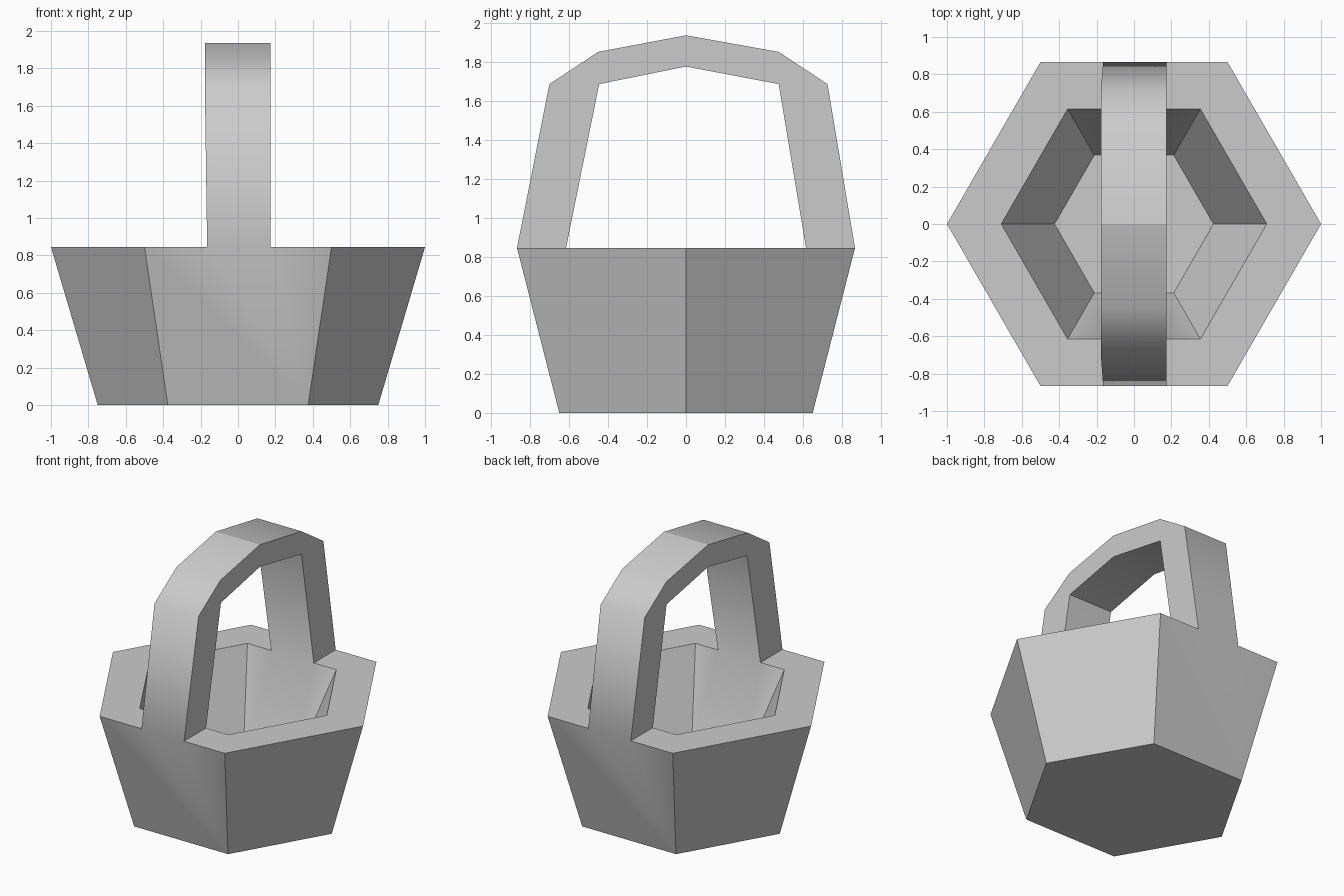
import bpy, bmesh
from math import cos, sin, pi, radians

if "Cube" in bpy.data.objects:
    bpy.data.objects.remove(bpy.data.objects["Cube"])

bm = bmesh.new()
LEFT, RIGHT = -0.165, 0.175      # handle edges where it meets the rim
RIM, FLOOR = 0.845, 0.25


def hex_sides(r, z, split=False):
    """Six sides, each a list of points; front and back can be split at the handle."""
    c = [(r * cos(i * pi / 3), r * sin(i * pi / 3), z) for i in range(6)]
    sides = []
    for i in range(6):
        a, b = c[i], c[(i + 1) % 6]
        mid = []
        if split and i == 1:
            mid = [(RIGHT, a[1], z), (LEFT, a[1], z)]
        elif split and i == 4:
            mid = [(LEFT, a[1], z), (RIGHT, a[1], z)]
        sides.append([a, *mid, b])
    return sides


def face(points):
    return bm.faces.new([bm.verts.new(p) for p in points])


# Tapered hexagonal basket, hollow, with a flat rim open under the handle
bottom, top = hex_sides(0.75, 0), hex_sides(1.0, RIM, True)
lip, floor = hex_sides(0.71, RIM, True), hex_sides(0.425, FLOOR)
for i in range(6):
    face(bottom[i] + top[i][::-1])
    face(lip[i] + floor[i][::-1])
    for k in range(len(top[i]) - 1):
        if len(top[i]) == 2 or k != 1:
            face([top[i][k], top[i][k + 1], lip[i][k + 1], lip[i][k]])
face([s[0] for s in bottom])
face([s[0] for s in floor])

# Arched handle: outer and inner profiles in (y, z)
ro, ri = 1.0 * sin(pi / 3), 0.71 * sin(pi / 3)
outer = [(-ro, RIM), (-0.70, 1.685), (-0.45, 1.85), (0, 1.935),
         (0.475, 1.85), (0.725, 1.685), (ro, RIM)]
inner = [(-ri, RIM), (-0.445, 1.685), (0, 1.775), (0.475, 1.685), (ri, RIM)]


def edge_pair(p):
    y, z = p
    left = LEFT if z <= RIM else -0.177
    return (left, y, z), (RIGHT, y, z)


for profile in (outer, inner):
    for p, q in zip(profile, profile[1:]):
        (a, b), (c, d) = edge_pair(p), edge_pair(q)
        face([a, b, d, c])
# Side strips joining the outer and inner profiles
strips = [(outer[:2], inner[:2]), (outer[1:4], inner[1:3]),
          (outer[3:6], inner[2:4]), (outer[5:], inner[3:])]
for o, n in strips:
    for side in (0, 1):
        face([edge_pair(p)[side] for p in o + n[::-1]])

# Weld the parts, then smooth the gentle bends and keep the other edges sharp
bmesh.ops.remove_doubles(bm, verts=bm.verts, dist=0.0005)
bmesh.ops.recalc_face_normals(bm, faces=bm.faces)
for f in bm.faces:
    f.smooth = True
for e in bm.edges:
    apex = all(abs(v.co.y) < 0.001 and v.co.z > 1.9 for v in e.verts)
    e.smooth = e.calc_face_angle(pi) < radians(50) and not apex

mesh = bpy.data.meshes.new("basket")
bm.to_mesh(mesh)
bm.free()
bpy.context.collection.objects.link(bpy.data.objects.new("basket", mesh))
